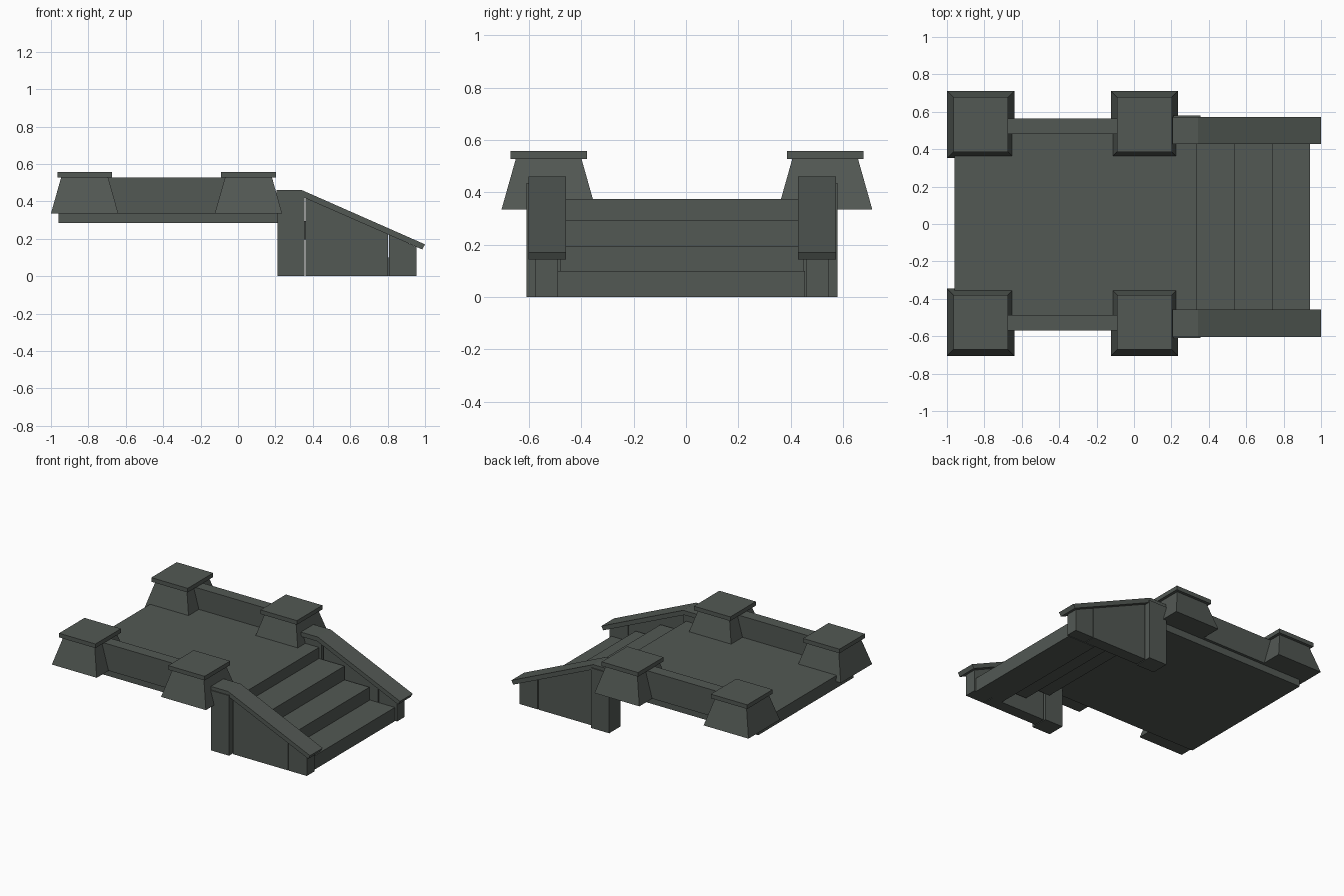
import bpy, bmesh

cube = bpy.data.objects.get("Cube")
if cube:
    bpy.data.objects.remove(cube, do_unlink=True)

STONE = bpy.data.materials.new("dark_green_grey_stone")
COLOUR = (0.085, 0.098, 0.088, 1)
STONE.diffuse_color = COLOUR
STONE.use_nodes = True
STONE.node_tree.nodes["Principled BSDF"].inputs["Base Color"].default_value = COLOUR


def finish(name, bm):
    bmesh.ops.recalc_face_normals(bm, faces=bm.faces)
    mesh = bpy.data.meshes.new(name)
    bm.to_mesh(mesh)
    bm.free()
    mesh.materials.append(STONE)
    obj = bpy.data.objects.new(name, mesh)
    bpy.context.collection.objects.link(obj)
    return obj


def prism(name, profile, y0, y1):
    """Extrude an (x, z) outline from y0 to y1."""
    bm = bmesh.new()
    face = bm.faces.new([bm.verts.new((x, y0, z)) for x, z in profile])
    ext = bmesh.ops.extrude_face_region(bm, geom=[face])
    verts = [g for g in ext["geom"] if isinstance(g, bmesh.types.BMVert)]
    bmesh.ops.translate(bm, verts=verts, vec=(0, y1 - y0, 0))
    return finish(name, bm)


def box(name, x0, x1, y0, y1, z0, z1):
    return prism(name, [(x0, z0), (x1, z0), (x1, z1), (x0, z1)], y0, y1)


def tapered_box(name, cx, cy, base, top, z0, z1):
    bm = bmesh.new()
    bmesh.ops.create_cube(bm, size=1)
    for v in bm.verts:
        w = top if v.co.z > 0 else base
        v.co = (cx + v.co.x * w, cy + v.co.y * w, z1 if v.co.z > 0 else z0)
    return finish(name, bm)


# Raised platform
box("platform", -0.96, 0.335, -0.55, 0.545, 0.285, 0.375)

# Steps, open underneath
box("upper_step", 0.32, 0.54, -0.48, 0.45, 0.195, 0.295)
box("middle_step", 0.52, 0.74, -0.48, 0.45, 0.10, 0.195)
box("lower_step", 0.72, 0.94, -0.49, 0.455, 0, 0.10)

# Low walls along both sides
box("front_wall", -0.83, 0.06, -0.57, -0.487, 0.335, 0.527)
box("back_wall", -0.83, 0.06, 0.482, 0.565, 0.335, 0.527)

# Tapered corner pedestals with flat caps
for side, cy in (("front", -0.525), ("back", 0.532)):
    for end, cx in (("outer", -0.82), ("inner", 0.056)):
        tapered_box(f"{side}_{end}_pedestal", cx, cy, 0.36, 0.25, 0.335, 0.53)
        tapered_box(f"{side}_{end}_pedestal_cap", cx, cy, 0.292, 0.292, 0.528, 0.558)

# Stair side walls, mirrored about the stair centre line
MID = -0.015


def slope(x):
    return 0.43 - (x - 0.345) * 0.45


for side, s in (("front", -1), ("back", 1)):
    def span(a, b):
        return sorted((MID + s * a, MID + s * b))

    box(f"{side}_stair_post", 0.21, 0.355, *span(0.465, 0.595), 0, 0.435)
    for part, x0, x1 in (("panel", 0.362, 0.803), ("end", 0.808, 0.955)):
        prism(f"{side}_stair_{part}",
              [(x0, 0), (x1, 0), (x1, slope(x1)), (x0, slope(x0))], *span(0.475, 0.56))
    prism(f"{side}_stair_coping",
          [(0.205, 0.428), (0.335, 0.428), (0.985, 0.143), (1.0, 0.17),
           (0.342, 0.46), (0.205, 0.46)], *span(0.443, 0.588))
